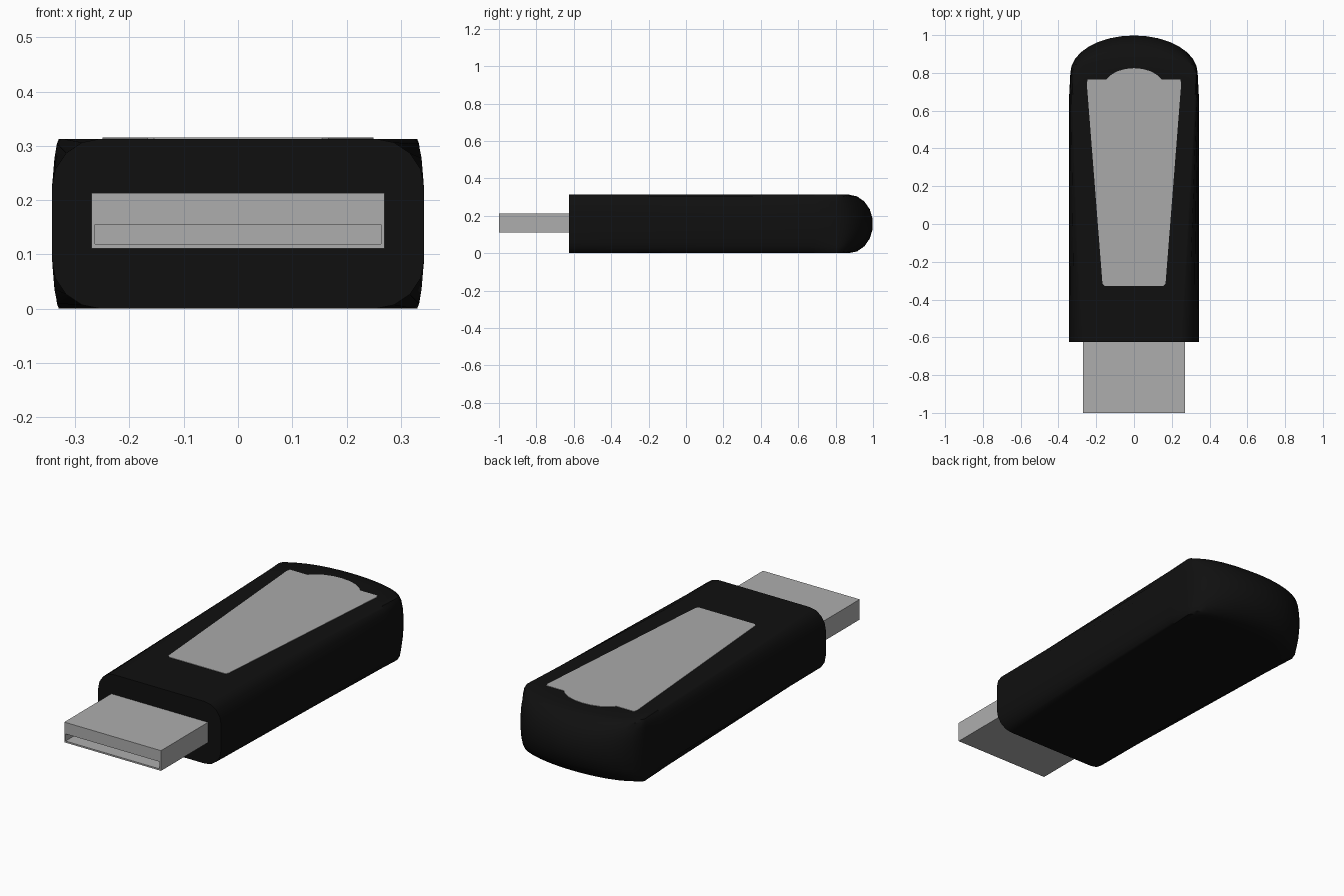
import bpy, bmesh
from math import sin, cos, pi, sqrt

if "Cube" in bpy.data.objects:
    bpy.data.objects.remove(bpy.data.objects["Cube"])

H = 0.1565          # half height of the body, also its mid level
US = [sin(pi / 2 * (i / 8 - 1)) for i in range(17)]      # across the width
VS = [pi / 2 - pi * i / 9 for i in range(10)]            # down the side


def material(name, rgb):
    m = bpy.data.materials.new(name)
    m.diffuse_color = (*rgb, 1)
    m.use_nodes = True
    m.node_tree.nodes["Principled BSDF"].inputs["Base Color"].default_value = m.diffuse_color
    return m


def finish(name, bm, mat, angle=None):
    bmesh.ops.remove_doubles(bm, verts=bm.verts, dist=1e-5)
    bmesh.ops.recalc_face_normals(bm, faces=bm.faces)
    me = bpy.data.meshes.new(name)
    bm.to_mesh(me)
    bm.free()
    me.materials.append(mat)
    ob = bpy.data.objects.new(name, me)
    bpy.context.collection.objects.link(ob)
    if angle:
        bpy.context.view_layer.objects.active = ob
        ob.select_set(True)
        bpy.ops.object.shade_smooth_by_angle(angle=angle)
        ob.select_set(False)
    return ob


def loft(bm, rings, cap_start=True, cap_end=True):
    vr = [[bm.verts.new(p) for p in r] for r in rings]
    n = len(vr[0])
    for a, b in zip(vr, vr[1:]):
        for i in range(n):
            j = (i + 1) % n
            bm.faces.new((a[i], a[j], b[j], b[i]))
    if cap_start:
        bm.faces.new(vr[0])
    if cap_end:
        bm.faces.new(vr[-1])


def dome(u, v, bulge=0.007):
    """Rounded rear surface, with square corners at its sides."""
    s = sqrt(max(0, 1 - u * u))
    y = 0.8 + s * (0.07 + 0.13 * cos(v))
    return (u * (0.33 + bulge * cos(v) ** 0.6 if cos(v) > 1e-6 else 0.33), y, H + H * sin(v))


def front(u, i):
    """Rounded rectangle at the plug end; i counts points down the side."""
    r, w = 0.09, 0.343
    a = pi / 2 * (1 - i / 4) if i < 5 else -pi / 2 * (i - 5) / 4
    z = H + (H - r if i < 5 else r - H) + r * sin(a)
    return (u * (w - r + r * cos(a)), -0.625, z)


def around(fn):
    """Walk once around the section: top, right, bottom, left."""
    return ([fn(u, 0) for u in US[1:-1]] + [fn(1, i) for i in range(10)]
            + [fn(u, 9) for u in US[-2:0:-1]] + [fn(-1, i) for i in range(9, -1, -1)])


black = material("black_plastic", (0.005, 0.005, 0.005))
grey = material("label_grey", (0.40, 0.40, 0.40))
metal = material("plug_metal", (0.42, 0.42, 0.42))

# Body: rounded front section lofted to a square-cornered rear, closed by a dome
bm = bmesh.new()
first = around(front)
last = around(lambda u, i: dome(u, VS[i]))
wide = around(lambda u, i: dome(u, VS[i], 0.013))
mid = [tuple(a + (b - a) * 0.92 for a, b in zip(p, q)) for p, q in zip(first, wide)]
loft(bm, [first, mid, last], cap_end=False)
grid = [[bm.verts.new(dome(u, v)) for v in VS] for u in US]
for a, b in zip(grid, grid[1:]):
    for i in range(9):
        bm.faces.new((a[i], a[i + 1], b[i + 1], b[i]))
finish("body", bm, black, 0.6)

# Plug: metal box with a slot sunk into the lower half of its front
def rect(w, z0, z1, y):
    return [(-w, y, z0), (w, y, z0), (w, y, z1), (-w, y, z1)]

bm = bmesh.new()
loft(bm, [rect(0.27, 0.111, 0.213, -0.62), rect(0.27, 0.111, 0.213, -1.0),
          rect(0.263, 0.119, 0.155, -1.0), rect(0.263, 0.119, 0.155, -0.7)])
finish("plug", bm, metal)

# Label: thin tapered plate with an arched rear edge
half = [(0.155, -0.327), (0.167, -0.315), (0.25, 0.745), (0.245, 0.765), (0.147, 0.765),
        (0.125, 0.787), (0.09, 0.808), (0.045, 0.821)]
outline = half + [(0, 0.825)] + [(-x, y) for x, y in reversed(half)]
bm = bmesh.new()
loft(bm, [[(x, y, z) for x, y in outline] for z in (0.311, 0.315)])
finish("label", bm, grey)
